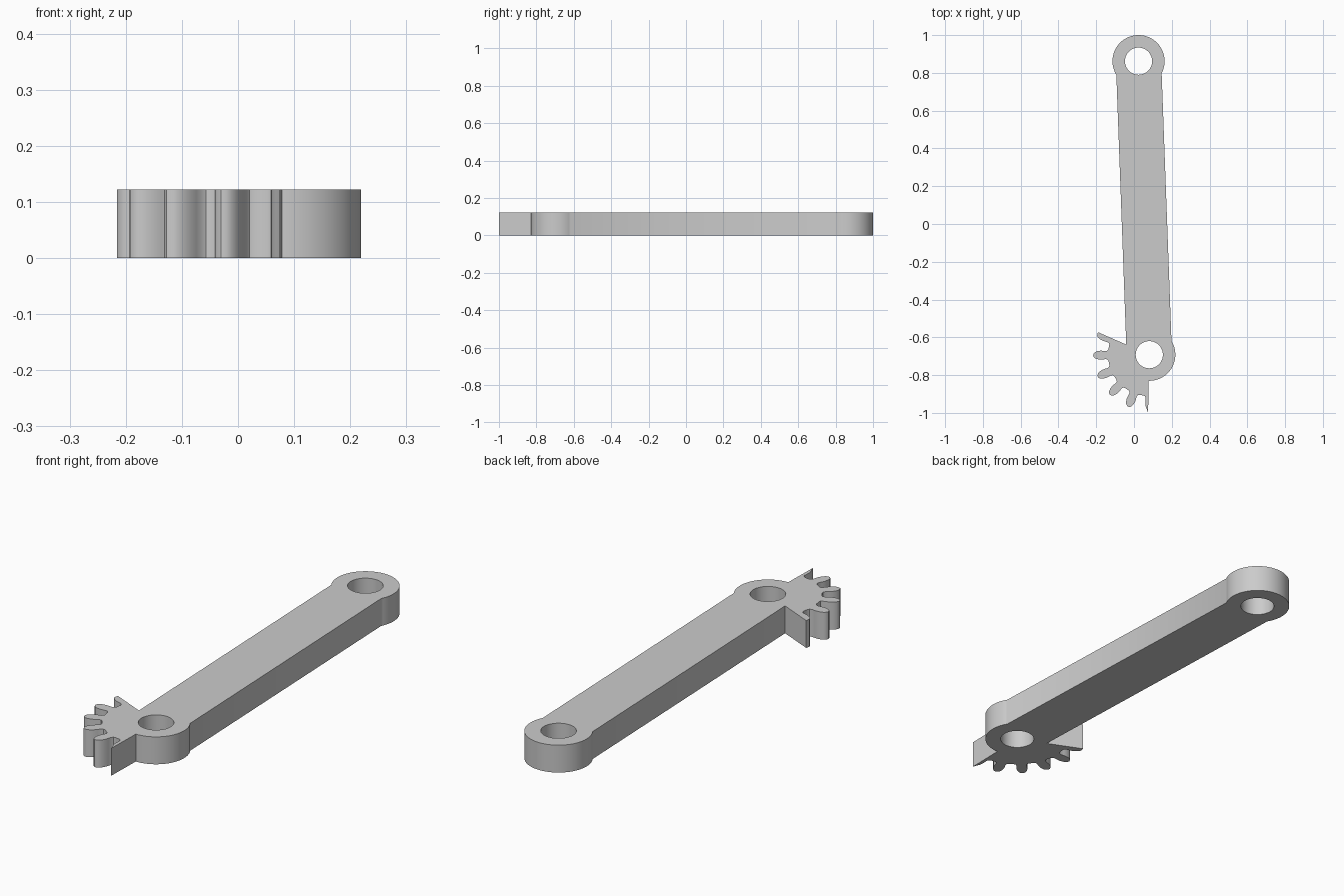
import bpy
import bmesh
from math import sin, cos, asin, radians, degrees, hypot
from mathutils import Vector

cube = bpy.data.objects.get("Cube")
if cube:
    bpy.data.objects.remove(cube, do_unlink=True)

THICK = 0.122
HUB_R, HOLE_R, HALF_W = 0.138, 0.072, 0.12
TOP, LOW = Vector((0.024, 0.862)), Vector((0.081, -0.692))
ROOT_R, TIP_R, PITCH = 0.216, 0.297, 22.5
CUT_A, CUT_B = 156.3, 268.8          # angles of the two straight sector edges
FIRST = 158.0                        # angle of the first tooth


def polar(c, r, deg):
    return c + Vector((cos(radians(deg)), sin(radians(deg)))) * r


def arc(c, r, a, b, n):
    return [polar(c, r, a + (b - a) * i / n) for i in range(n + 1)]


# Tooth flank as distance from the gear centre and half width
flank = [(ROOT_R, 0.031), (0.221, 0.024), (0.230, 0.021), (0.245, 0.023),
         (0.260, 0.0235), (0.275, 0.021), (0.287, 0.016), (0.294, 0.009)]


def flank_points(angle, side):
    d = polar(Vector((0, 0)), 1, angle)
    n = Vector((-d.y, d.x)) * side
    return [LOW + d * r + n * w for r, w in flank]


# Outline, counter-clockwise: lower hub, arm, upper hub, arm, toothed sector
axis = TOP - LOW
tilt = degrees(axis.angle_signed(Vector((1, 0))))
spread = degrees(asin(HALF_W / HUB_R))
outline = arc(LOW, HUB_R, CUT_B - 360, tilt - spread, 40)
outline += arc(TOP, HUB_R, tilt - 180 + spread, tilt + 180 - spread, 64)
outline.append(polar(LOW, HALF_W / sin(radians(CUT_A - tilt)), CUT_A))
outline.append(polar(LOW, TIP_R, CUT_A))
outline += flank_points(FIRST, 1)[::-1]
for i in range(1, 5):
    a = FIRST + PITCH * i
    outline += flank_points(a, -1)
    outline.append(polar(LOW, TIP_R, a))
    outline += flank_points(a, 1)[::-1]
outline += flank_points(FIRST + PITCH * 5, -1)[:-1]
outline.append(polar(LOW, 0.308, CUT_B))

# Flat filled curve with two bores, extruded to thickness
curve = bpy.data.curves.new("link_profile", "CURVE")
curve.dimensions = "2D"
curve.fill_mode = "BOTH"
curve.extrude = THICK / 2
loops = [outline] + [arc(c, HOLE_R, 0, 360, 48)[:-1] for c in (TOP, LOW)]
for pts in loops:
    spline = curve.splines.new("POLY")
    spline.points.add(len(pts) - 1)
    for p, q in zip(spline.points, pts):
        p.co = (q.x, q.y, 0, 1)
    spline.use_cyclic_u = True

helper = bpy.data.objects.new("profile_helper", curve)
bpy.context.collection.objects.link(helper)
bpy.context.view_layer.update()
graph = bpy.context.evaluated_depsgraph_get()
mesh = bpy.data.meshes.new_from_object(helper.evaluated_get(graph))
bpy.data.objects.remove(helper, do_unlink=True)

# Weld caps to walls and stand the part on the ground
bm = bmesh.new()
bm.from_mesh(mesh)
bmesh.ops.remove_doubles(bm, verts=bm.verts, dist=0.0002)
bmesh.ops.translate(bm, verts=bm.verts, vec=(0, 0, THICK / 2))
bmesh.ops.recalc_face_normals(bm, faces=bm.faces)
bm.to_mesh(mesh)
bm.free()

# Grey material
grey = bpy.data.materials.new("grey")
grey.use_nodes = True
colour = (0.6, 0.6, 0.6, 1)
grey.diffuse_color = colour
grey.node_tree.nodes["Principled BSDF"].inputs["Base Color"].default_value = colour
mesh.materials.clear()
mesh.materials.append(grey)

link = bpy.data.objects.new("toothed_link_arm", mesh)
bpy.context.collection.objects.link(link)
bpy.ops.object.select_all(action="DESELECT")
link.select_set(True)
bpy.context.view_layer.objects.active = link
bpy.ops.object.shade_smooth_by_angle(angle=radians(30))
